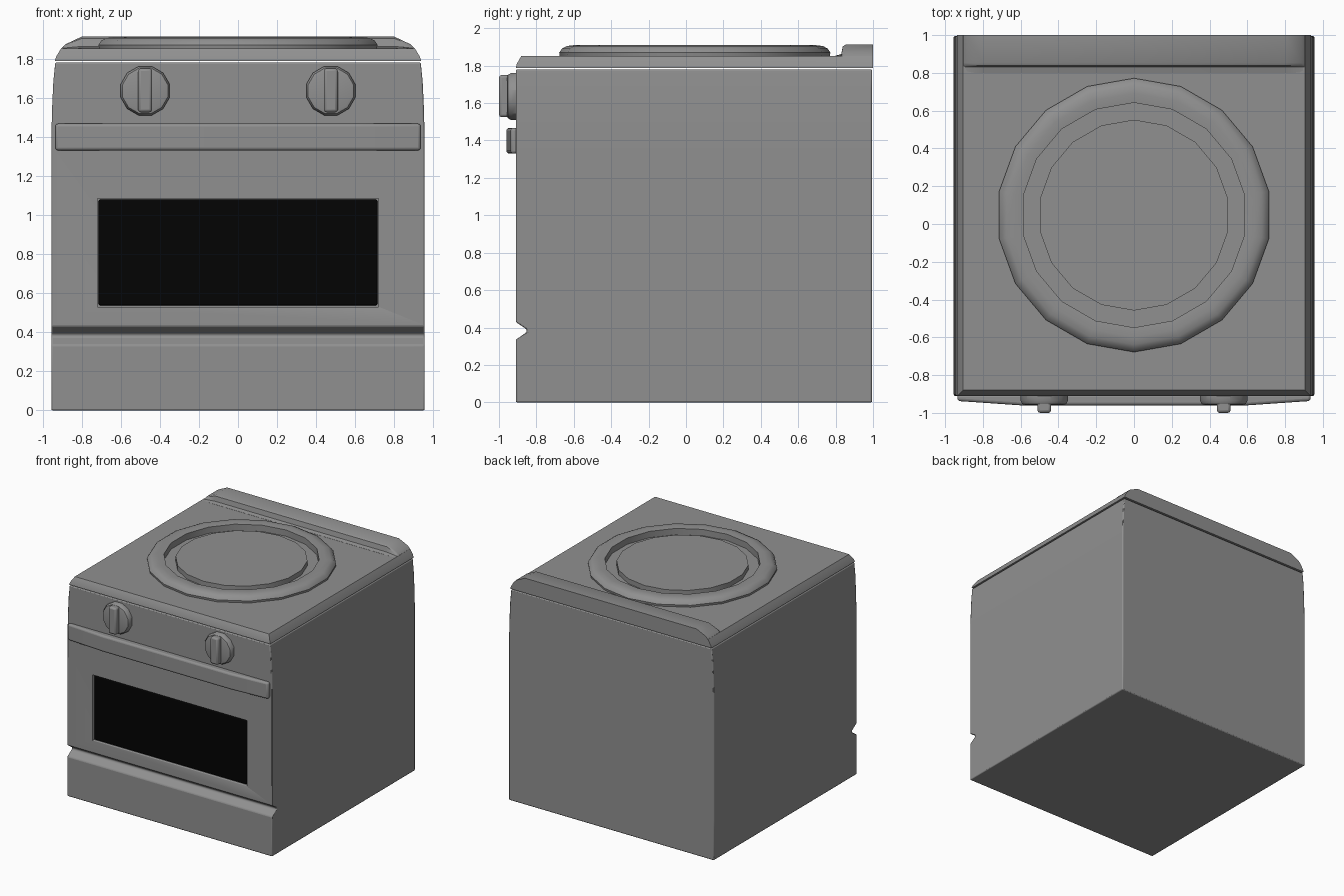
import bpy, bmesh, math

if "Cube" in bpy.data.objects:
    bpy.data.objects.remove(bpy.data.objects["Cube"])

def material(name, value):
    mat = bpy.data.materials.new(name)
    mat.diffuse_color = (value, value, value, 1)
    mat.use_nodes = True
    mat.node_tree.nodes["Principled BSDF"].inputs["Base Color"].default_value = mat.diffuse_color
    return mat

GREY = material("dark_grey_enamel", .28)
BLACK = material("black_glass", .001)

def finish(name, bm, bevel=0.0, segments=2, angle=30, location=(0, 0, 0), mat=GREY):
    bmesh.ops.recalc_face_normals(bm, faces=bm.faces)
    mesh = bpy.data.meshes.new(name)
    bm.to_mesh(mesh)
    bm.free()
    mesh.materials.append(mat)
    ob = bpy.data.objects.new(name, mesh)
    bpy.context.collection.objects.link(ob)
    ob.location = location
    bpy.context.view_layer.objects.active = ob
    bpy.ops.object.select_all(action='DESELECT')
    ob.select_set(True)
    bpy.ops.object.shade_smooth_by_angle(angle=math.radians(angle))
    if bevel:
        mod = ob.modifiers.new("edge_bevel", 'BEVEL')
        mod.width, mod.segments, mod.limit_method = bevel, segments, 'ANGLE'
    return ob

def skin(rings, bm):
    n = len(rings[0])
    for a, b in zip(rings, rings[1:]):
        for i in range(n):
            j = (i + 1) % n
            bm.faces.new((a[i], a[j], b[j], b[i]))

def loft(loops, closed=False):
    """Skin a stack of equal-length loops; cap the ends or join last to first."""
    bm = bmesh.new()
    rings = [[bm.verts.new(p) for p in loop] for loop in loops]
    if closed:
        skin(rings + rings[:1], bm)
    else:
        skin(rings, bm)
        bm.faces.new(rings[0][::-1])
        bm.faces.new(rings[-1])
    return bm

def rect(half_x, y0, y1, z):
    return [(-half_x, y0, z), (half_x, y0, z), (half_x, y1, z), (-half_x, y1, z)]

def box(name, x0, x1, y0, y1, z0, z1, bevel=0.0, segments=2, mat=GREY):
    hx, cx = (x1 - x0) / 2, (x0 + x1) / 2
    return finish(name, loft([rect(hx, y0, y1, z0), rect(hx, y0, y1, z1)]),
                  bevel, segments, location=(cx, 0, 0), mat=mat)

def circle(r, n, z):
    return [(r * math.sin(math.tau * i / n), r * math.cos(math.tau * i / n), z) for i in range(n)]

# Body: stacked outlines with drawer groove and slightly tapered top
levels = [(0, .955, -.91), (.335, .955, -.91), (.375, .955, -.852), (.39, .955, -.852),
          (.43, .955, -.91), (1.40, .955, -.91), (1.55, .951, -.91), (1.68, .945, -.91),
          (1.78, .935, -.91)]
body = finish("oven_body", loft([rect(w, y, .995, z) for z, w, y in levels]), .01)

# Oven window recess and dark glass
cutter = box("window_cutter", -.72, .72, -1.0, -.885, .53, 1.085)
cutter.hide_render = True
cutter.hide_viewport = True
cut = body.modifiers.new("window_recess", 'BOOLEAN')
cut.operation, cut.solver, cut.object = 'DIFFERENCE', 'EXACT', cutter
weighted = body.modifiers.new("even_shading", 'WEIGHTED_NORMAL')
weighted.keep_sharp = True
box("window_glass", -.713, .713, -.9, -.87, .537, 1.078, .008, mat=BLACK)

# Cooktop slab with sloping edges
finish("cooktop", loft([rect(.938, -.91, 1.0, 1.787), rect(.93, -.905, 1.0, 1.81),
                        rect(.905, -.88, 1.0, 1.852)]))

# Rear lip: chamfered ends, with a small fillet at the foot of its front
lip = [(-.905, 0), (.905, 0), (.885, .022), (.80, .062), (-.80, .062), (-.885, .022)]
steps = [(.80, .05), (.83, .2), (.838, .85), (.853, 1), (1.0, 1)]
finish("rear_lip", loft([[(x, y, 1.85 + h * k) for x, h in lip] for y, k in steps]), angle=40)

# Burner ring: 18-sided turned profile, and the plate inside it
ring_profile = [(.595, 1.84), (.72, 1.84), (.725, 1.87), (.71, 1.892), (.685, 1.905),
                (.645, 1.91), (.595, 1.905)]
finish("burner_ring", loft([circle(r, 18, z) for r, z in ring_profile], closed=True),
       angle=35, location=(0, .047, 0))
finish("burner_plate", loft([circle(.505, 18, 1.84), circle(.505, 18, 1.893)]),
       location=(0, .047, 0))

# Door handle: bar bowed gently forward
outline = [(-.935, -.937), (-.60, -.96), (.60, -.96), (.935, -.937), (.935, -.90), (-.935, -.90)]
finish("door_handle", loft([[(x, y, z) for x, y in outline] for z in (1.33, 1.467)]), .015, 3)

# Control knobs: round base with an upright grip
for side, x in (("left", -.475), ("right", .475)):
    base = [(.13, -.90), (.13, -.935), (.12, -.953), (.105, -.957)]
    knob = finish(f"{side}_knob_base",
                  loft([[(px, y, pz) for px, pz, _ in circle(r, 12, 0)] for r, y in base]),
                  location=(x, 0, 1.635))
    knob.rotation_euler = (0, math.radians(15), 0)
    box(f"{side}_knob_grip", x - .036, x + .036, -1.0, -.94, 1.525, 1.75, .014)
